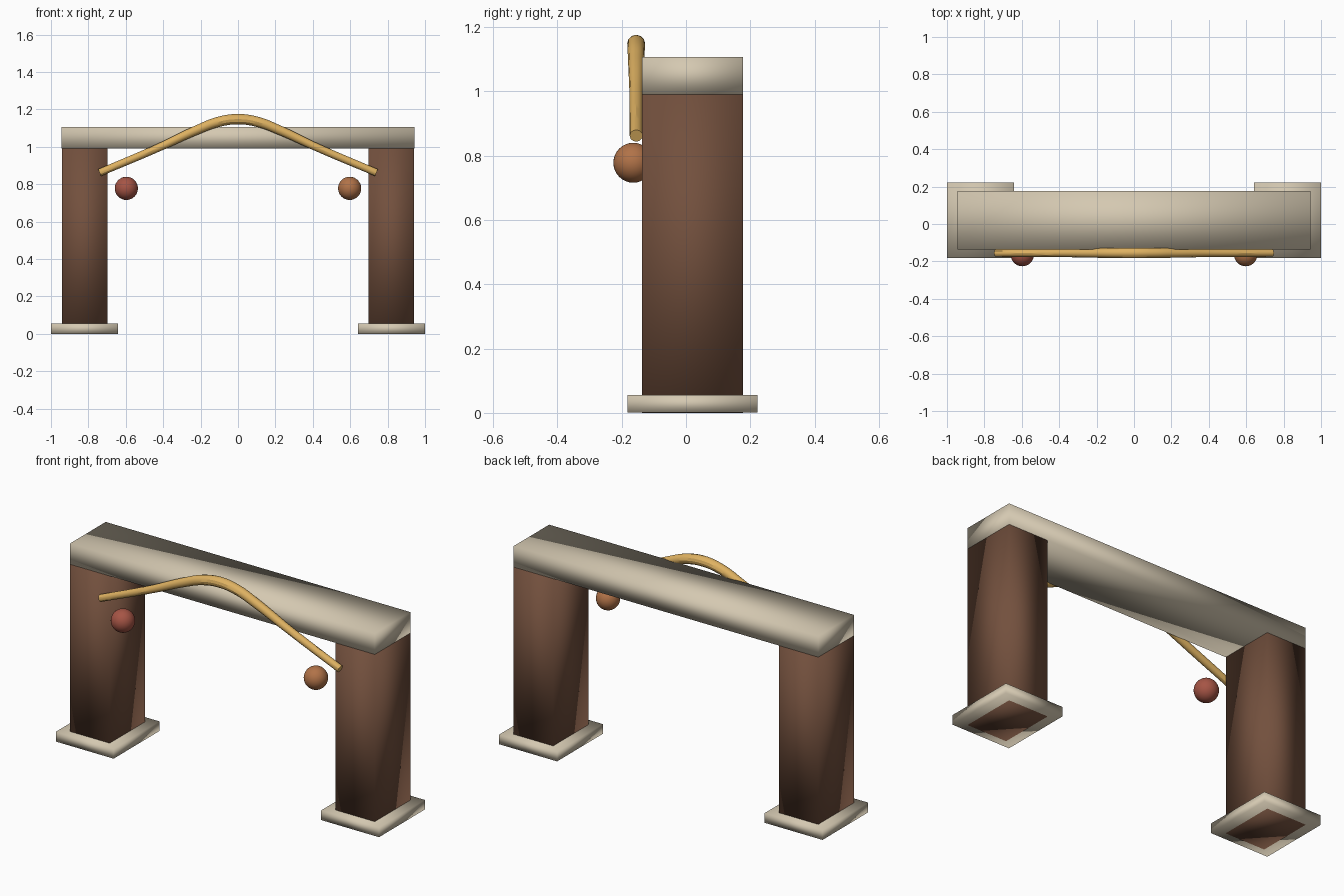
import bpy

if "Cube" in bpy.data.objects:
    bpy.data.objects.remove(bpy.data.objects["Cube"])

def material(name, rgb):
    m = bpy.data.materials.new(name)
    m.diffuse_color = (*rgb, 1)
    m.use_nodes = True
    m.node_tree.nodes["Principled BSDF"].inputs["Base Color"].default_value = m.diffuse_color
    return m

wood = material("dark_wood", (0.17, 0.08, 0.047))
stone = material("pale_stone", (0.66, 0.58, 0.44))
gold = material("gold", (0.73, 0.44, 0.12))
red = material("red", (0.38, 0.09, 0.06))
copper = material("copper", (0.44, 0.17, 0.065))

CY = 0.02  # depth centre of the gate frame

def finish(name, mat):
    o = bpy.context.object
    o.name = name
    o.data.materials.append(mat)
    bpy.ops.object.shade_smooth()
    return o

def box(name, x, width, depth, z0, z1, mat):
    bpy.ops.mesh.primitive_cube_add(size=1, location=(x, CY, (z0 + z1) / 2))
    bpy.context.object.scale = (width, depth, z1 - z0)
    bpy.ops.object.transform_apply(location=False, rotation=False, scale=True)
    return finish(name, mat)

# Posts, foot plates and hanging balls on both sides
for side, s, ball_mat in (("left", -1, red), ("right", 1, copper)):
    box(side + "_foot_plate", s * 0.821, 0.358, 0.404, 0.0007, 0.055, stone)
    box(side + "_post", s * 0.82, 0.244, 0.314, 0, 0.99, wood)
    bpy.ops.mesh.primitive_uv_sphere_add(segments=32, ring_count=16, radius=0.062,
                                         location=(s * 0.597, -0.164, 0.778))
    finish(side + "_ball", ball_mat)

# Beam across the top
box("lintel", 0, 1.885, 0.314, 0.99, 1.107, stone)

# Arched rod on the front, slightly thicker in the middle: x, z, radius
half = [(0.74, 0.862, 0.02), (0.42, 0.998, 0.021), (0.22, 1.09, 0.025), (0.11, 1.132, 0.027)]
path = [(-x, z, r) for x, z, r in half] + [(0, 1.148, 0.028)] + half[::-1]
curve = bpy.data.curves.new("arched_rod", 'CURVE')
curve.dimensions = '3D'
curve.bevel_depth = 1
curve.bevel_resolution = 4
curve.use_fill_caps = True
spline = curve.splines.new('BEZIER')
spline.resolution_u = 8
spline.bezier_points.add(len(path) - 1)
for p, (x, z, r) in zip(spline.bezier_points, path):
    p.co = (x, -0.155, z)
    p.radius = r
    p.handle_left_type = p.handle_right_type = 'AUTO'
rod = bpy.data.objects.new("arched_rod", curve)
bpy.context.collection.objects.link(rod)
bpy.ops.object.select_all(action='DESELECT')
rod.select_set(True)
bpy.context.view_layer.objects.active = rod
bpy.ops.object.convert(target='MESH')
rod = bpy.context.object
rod.name = "arched_rod"
rod.data.materials.clear()
rod.data.materials.append(gold)
bpy.ops.object.shade_smooth_by_angle()
